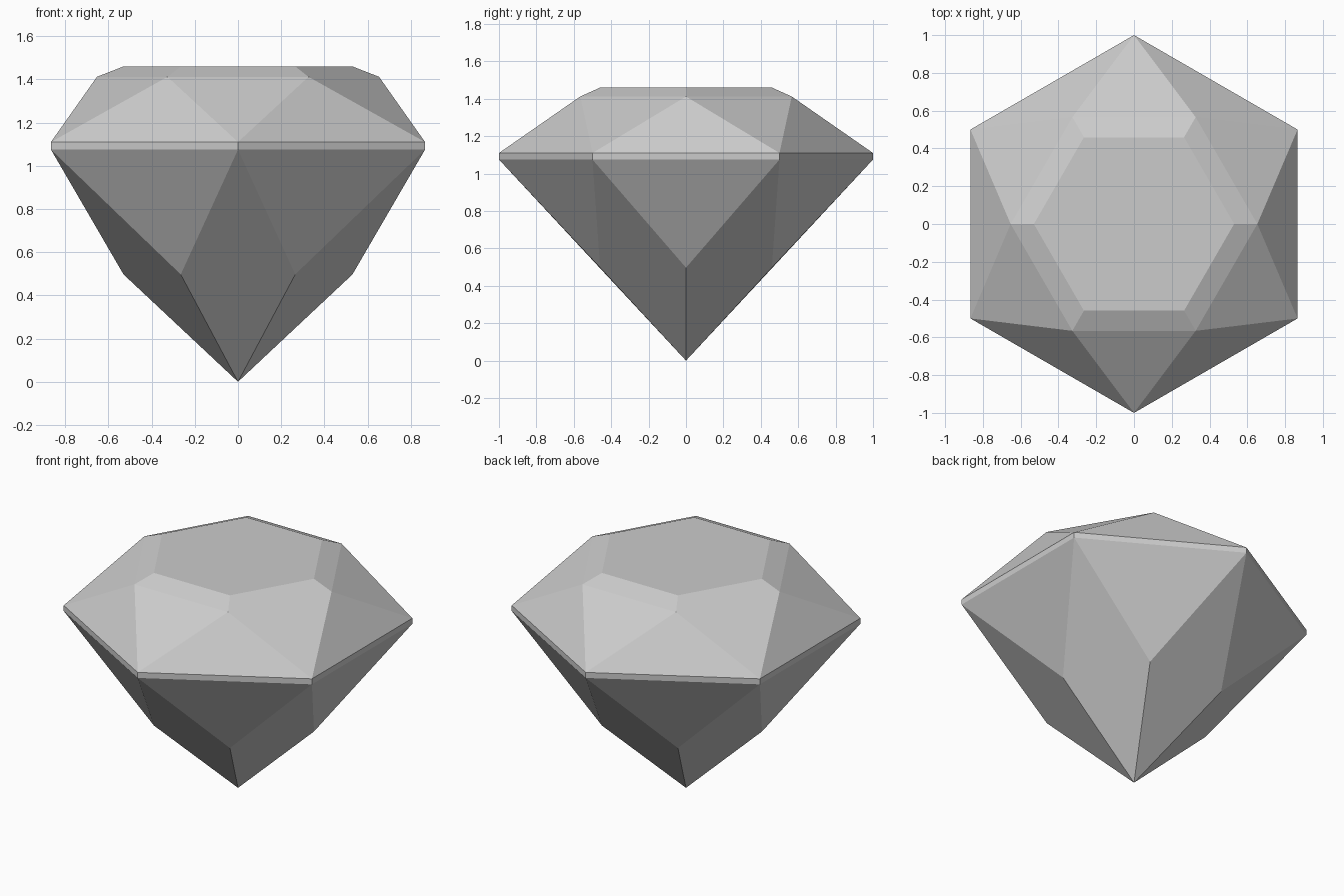
import bpy
import bmesh
from math import cos, sin, radians

cube = bpy.data.objects.get("Cube")
if cube:
    bpy.data.objects.remove(cube, do_unlink=True)

SIDES = 6
STEP = 360 / SIDES

# Single pale grey stone colour
grey = bpy.data.materials.new("pale_grey")
grey.use_nodes = True
colour = (0.6, 0.6, 0.6, 1)
grey.diffuse_color = colour
grey.node_tree.nodes["Principled BSDF"].inputs["Base Color"].default_value = colour

bm = bmesh.new()


def ring(radius, z, turn):
    """Six vertices around the vertical axis."""
    angles = [radians(turn + STEP * i) for i in range(SIDES)]
    return [bm.verts.new((radius * cos(a), radius * sin(a), z)) for a in angles]


# Rings from bottom to top; the girdle is turned half a step
tip = bm.verts.new((0, 0, 0))
pavilion = ring(0.53, 0.497, 0)
girdle_low = ring(1, 1.075, STEP / 2)
girdle_high = ring(1, 1.11, STEP / 2)
crown = ring(0.653, 1.412, 0)
table = ring(0.53, 1.46, 0)

for i in range(SIDES):
    j = (i + 1) % SIDES
    # Pavilion: long kites to the tip and triangles between them
    bm.faces.new((tip, pavilion[j], girdle_low[i], pavilion[i]))
    bm.faces.new((pavilion[j], girdle_low[j], girdle_low[i]))
    # Girdle band
    bm.faces.new((girdle_low[i], girdle_low[j], girdle_high[j], girdle_high[i]))
    # Crown: alternating triangles
    bm.faces.new((girdle_high[i], girdle_high[j], crown[j]))
    bm.faces.new((girdle_high[i], crown[j], crown[i]))
    # Bevel around the table
    bm.faces.new((crown[i], crown[j], table[j], table[i]))
bm.faces.new(table)
bmesh.ops.recalc_face_normals(bm, faces=bm.faces)

mesh = bpy.data.meshes.new("cut_gem")
bm.to_mesh(mesh)
bm.free()
mesh.materials.append(grey)
gem = bpy.data.objects.new("cut_gem", mesh)
bpy.context.collection.objects.link(gem)
